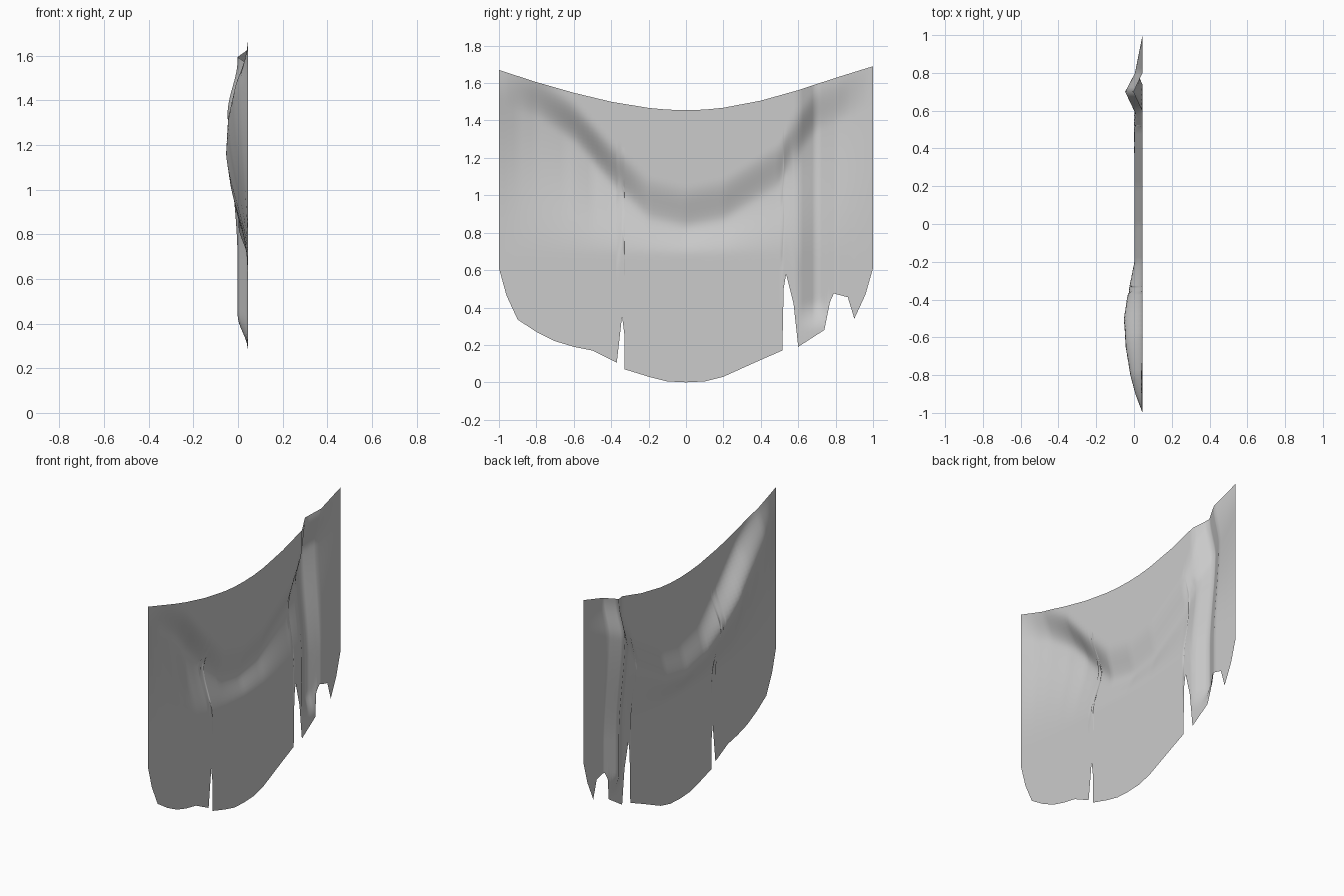
import bpy, bmesh

if "Cube" in bpy.data.objects:
    bpy.data.objects.remove(bpy.data.objects["Cube"])


def lerp(points, t):
    """Piecewise linear lookup."""
    for (a, va), (b, vb) in zip(points, points[1:]):
        if t <= b:
            return va + (vb - va) * (t - a) / (b - a)
    return points[-1][1]


def smooth(t):
    t = max(0.0, min(1.0, t))
    return t * t * (3 - 2 * t)


# Torn lower hem (y, z)
HEM = [(-1, .61), (-.96, .465), (-.9, .335), (-.8, .27), (-.7, .22), (-.6, .19),
       (-.5, .17), (-.37, .105), (-.342, .355), (-.33, .26), (-.329, .07), (-.2, .03),
       (-.1, .005), (0, 0), (.1, .005), (.2, .03), (.4, .12), (.515, .17),
       (.522, .5), (.535, .58), (.575, .42), (.6, .19), (.74, .28), (.77, .43),
       (.79, .475), (.865, .455), (.9, .34), (.96, .47), (1, .61)]
# Sagging upper edge, drape depth and height of the drape line
TOP = [(-1, 1.67), (-.8, 1.605), (-.6, 1.548), (-.4, 1.5), (-.2, 1.467), (-.1, 1.458),
       (0, 1.455), (.1, 1.458), (.2, 1.468), (.4, 1.506), (.6, 1.562), (.8, 1.628), (1, 1.69)]
DEPTH = [(-1, 0), (-.9, .038), (-.8, .065), (-.65, .09), (-.5, .1), (-.4, .085),
         (-.2, .045), (.7, .045), (.8, .04), (.9, .02), (1, 0)]
DRAPE = [(-1, 1.6), (-.8, 1.53), (-.6, 1.39), (-.4, 1.17), (-.2, .98), (0, .93),
         (.2, .97), (.5, 1.16), (.6, 1.33), (.7, 1.46), (.8, 1.5), (1, 1.6)]


def sheet_x(y, z):
    zc = lerp(DRAPE, y)
    drop = smooth((zc + .12 - z) / .24)
    recover = smooth((z - .68) / (zc - .08 - .68))
    x = .045 - lerp(DEPTH, y) * drop * recover
    # Vertical crease near the torn side
    crease = max(0, 1 - abs(y - .7) / .1)
    return x - .047 * crease * smooth((z - .28) / .16)


# Cloth sheet
ys = sorted({round(-1 + i * .025, 4) for i in range(81)} | {p[0] for p in HEM})
rows = 64
bm = bmesh.new()
columns = []
for y in ys:
    lo, hi = lerp(HEM, y), lerp(TOP, y)
    zs = [lo + (hi - lo) * j / rows for j in range(rows + 1)]
    columns.append([bm.verts.new((sheet_x(y, z), y, z)) for z in zs])
for a, b in zip(columns, columns[1:]):
    for j in range(rows):
        bm.faces.new((a[j], b[j], b[j + 1], a[j + 1])).smooth = True
mesh = bpy.data.meshes.new("torn_cloth")
bm.to_mesh(mesh)
bm.free()
cloth = bpy.data.objects.new("torn_cloth", mesh)
bpy.context.collection.objects.link(cloth)
